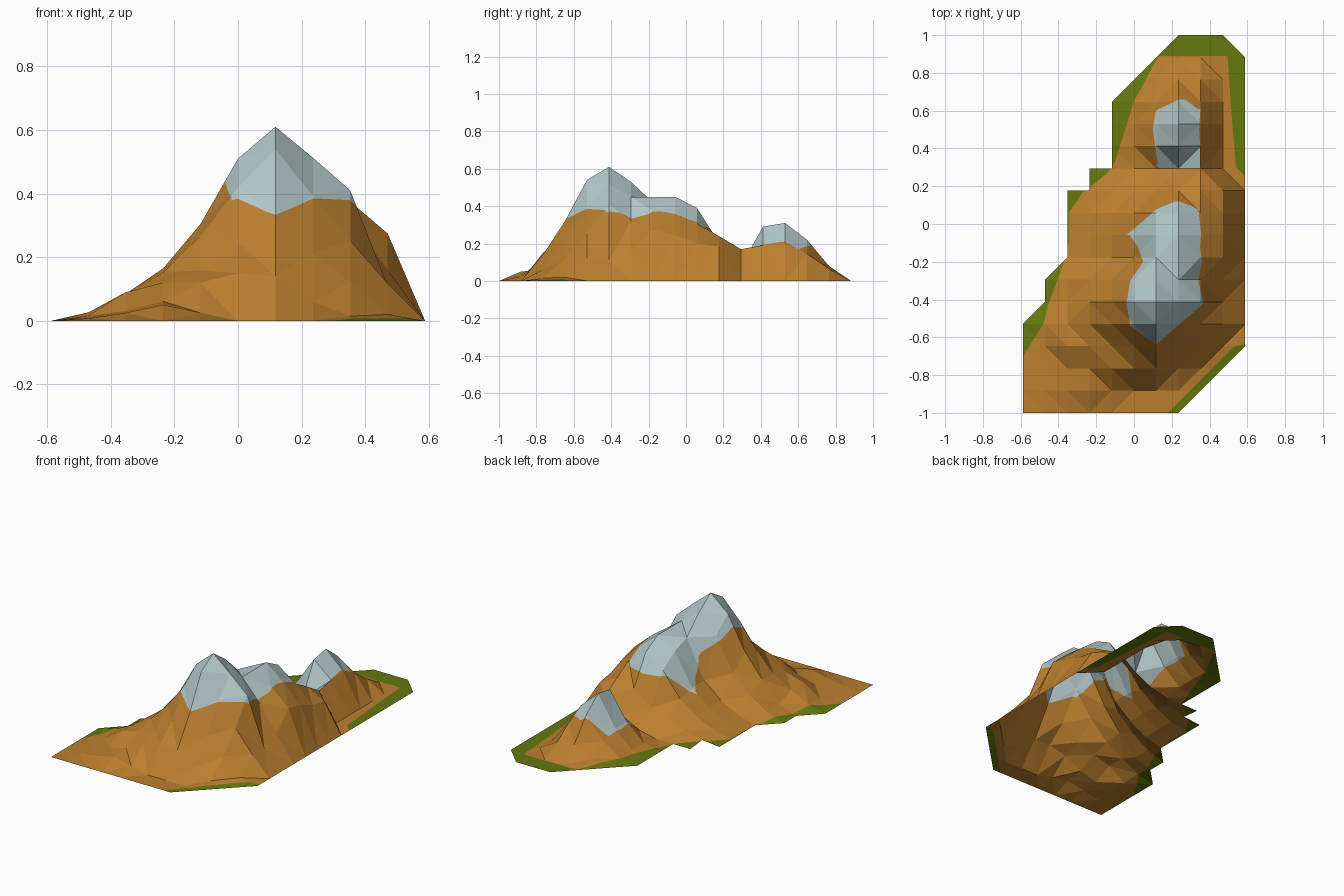
import bpy, bmesh

if "Cube" in bpy.data.objects:
    bpy.data.objects.remove(bpy.data.objects["Cube"])

STEP = 2 / 17          # grid spacing of the terrain


def lerp_table(table, t, col=1):
    """Piecewise linear lookup in a table sorted on its first column."""
    if t <= table[0][0]:
        return table[0][col]
    for a, b in zip(table, table[1:]):
        if t <= b[0]:
            return a[col] + (b[col] - a[col]) * (t - a[0]) / (b[0] - a[0])
    return table[-1][col]


def material(name, rgb):
    m = bpy.data.materials.new(name)
    m.diffuse_color = (*rgb, 1)
    m.use_nodes = True
    m.node_tree.nodes["Principled BSDF"].inputs["Base Color"].default_value = m.diffuse_color
    return m


# One cross-section per row, front to back:
# outline left, outline right, left foot, crest column, crest height, right foot, right bulge
ROWS = [
    (-5, 2, -5, 0, 0.00, 2, 1.0),
    (-5, 3, -5, -2, 0.05, 0, 1.0),
    (-5, 4, -5, 0, 0.15, 4, 1.3),
    (-5, 5, -5, 1, 0.32, 5, 1.4),
    (-5, 5, -5, 1, 0.54, 5, 1.1),
    (-4, 5, -4, 1, 0.61, 5, 0.6),
    (-4, 5, -4, 1, 0.53, 5, 0.8),
    (-3, 5, -3, 2, 0.45, 5, 0.45),
    (-3, 5, -3, 2, 0.45, 5, 0.55),
    (-3, 5, -3, 2, 0.39, 5, 0.6),
    (-3, 5, -3, 3, 0.24, 5, 0.4),
    (-2, 5, 0, 3, 0.17, 4, 0.6),
    (-1, 5, -.5, 2, 0.29, 4, 0.6),
    (-1, 5, -.5, 2, 0.31, 4, 0.6),
    (-1, 5, -.5, 2, 0.22, 4, 0.6),
    (0, 5, 0, 2, 0.08, 4, 0.3),
    (1, 5, 1, 2, 0.00, 4, 1.0),
    (2, 4, 1, 2, 0.00, 4, 1.0),
]
# Shared left flank: gentle foot, steep below the crest
FLANK = [(0, 0), (.17, .05), (.33, .155), (.5, .28), (.67, .5), (.83, .85), (1, 1)]
# Single ravine and shoulder points that leave the general flank shape
SPOTS = {(4, 5): .11, (3, 5): .41, (0, 5): .51, (-1, 5): .305, (-2, 5): .165,
         (2, 6): .45, (3, 6): .32, (4, 6): .16, (1, 7): .42, (1, 8): .38,
         (0, 4): .42, (-3, 3): .09, (-2, 3): .12, (0, 3): .25,
         (1, 2): .14, (3, 2): .015, (4, 3): .02, (-1, 2): .12}

# Snow caps seen from above: y, left x, right x
SNOW = [
    [(-.64, .118, .118), (-.54, -.02, .23), (-.42, -.04, .37), (-.3, -.02, .34),
     (-.2, .05, .36), (-.12, .02, .35), (-.05, -.03, .355), (0, .03, .35),
     (.08, .12, .34), (.12, .22, .24)],
    [(.295, .13, .35), (.42, .11, .35), (.5, .10, .345), (.6, .115, .35), (.66, .24, .27)],
]
# Inner edges of the grass border: y, x
GRASS_LEFT = [(-.72, -.6), (-.53, -.48), (-.43, -.455), (-.2, -.37), (-.1, -.345),
              (.06, -.345), (.17, -.27), (.27, -.14), (.33, -.1), (.65, 0), (.89, .13)]
GRASS_RIGHT = [(-1, .18), (-.8, .38), (-.65, .53), (-.63, .6), (.24, .6),
               (.3, .54), (.6, .515), (.89, .495)]


def height(i, j):
    if (i, j) in SPOTS:
        return SPOTS[i, j]
    _, _, left, crest, h, foot, bulge = ROWS[j]
    if i <= crest:
        return h * lerp_table(FLANK, (i - left) / (crest - left))
    return h * max(0, (foot - i) / (foot - crest)) ** bulge


def colour_index(p):
    x, y = p.x, p.y
    for cap in SNOW:
        if cap[0][0] < y < cap[-1][0] and lerp_table(cap, y, 1) < x < lerp_table(cap, y, 2):
            return 2
    if y > .89 or x < lerp_table(GRASS_LEFT, y) or x > lerp_table(GRASS_RIGHT, y):
        return 1
    return 0


# Terrain grid, each square split along its flatter diagonal
bm = bmesh.new()
grid = {}
for j, row in enumerate(ROWS):
    for i in range(row[0], row[1] + 1):
        grid[i, j] = bm.verts.new((i * STEP, (j - 8.5) * STEP, height(i, j)))

for j in range(len(ROWS) - 1):
    for i in range(-5, 5):
        keys = [(i, j), (i + 1, j), (i + 1, j + 1), (i, j + 1)]
        vs = [grid[k] for k in keys if k in grid]
        if len(vs) == 4:
            a, b, c, d = vs
            if abs(a.co.z - c.co.z) < abs(b.co.z - d.co.z):
                a, b, c, d = b, c, d, a
            bm.faces.new((a, b, d))
            bm.faces.new((b, c, d))
        elif len(vs) == 3 and not (j in (10, 11) and i < 0):   # keep the stepped notches
            bm.faces.new(vs)
bmesh.ops.delete(bm, geom=[v for v in bm.verts if not v.link_faces], context='VERTS')

# Flat subdivision, then cut the faces along the painted borders
bmesh.ops.subdivide_edges(bm, edges=bm.edges[:], cuts=5, use_grid_fill=True)
cuts = []
for e in bm.edges[:]:
    a, b = e.verts
    start = colour_index(a.co)
    if start != colour_index(b.co):
        lo, hi = 0.0, 1.0
        for _ in range(14):
            mid = (lo + hi) / 2
            if colour_index(a.co.lerp(b.co, mid)) == start:
                lo = mid
            else:
                hi = mid
        cuts.append(bmesh.utils.edge_split(e, a, min(max(lo, .01), .99))[1])
bmesh.ops.connect_verts(bm, verts=cuts)

for f in bm.faces:
    f.material_index = colour_index(f.calc_center_median())
    f.smooth = False

mesh = bpy.data.meshes.new("mountain_range")
bm.to_mesh(mesh)
bm.free()
mesh.materials.append(material("brown rock", (.50, .212, .028)))
mesh.materials.append(material("grass green", (.127, .188, .004)))
mesh.materials.append(material("pale snow", (.456, .578, .578)))
bpy.context.collection.objects.link(bpy.data.objects.new("mountain_range", mesh))
